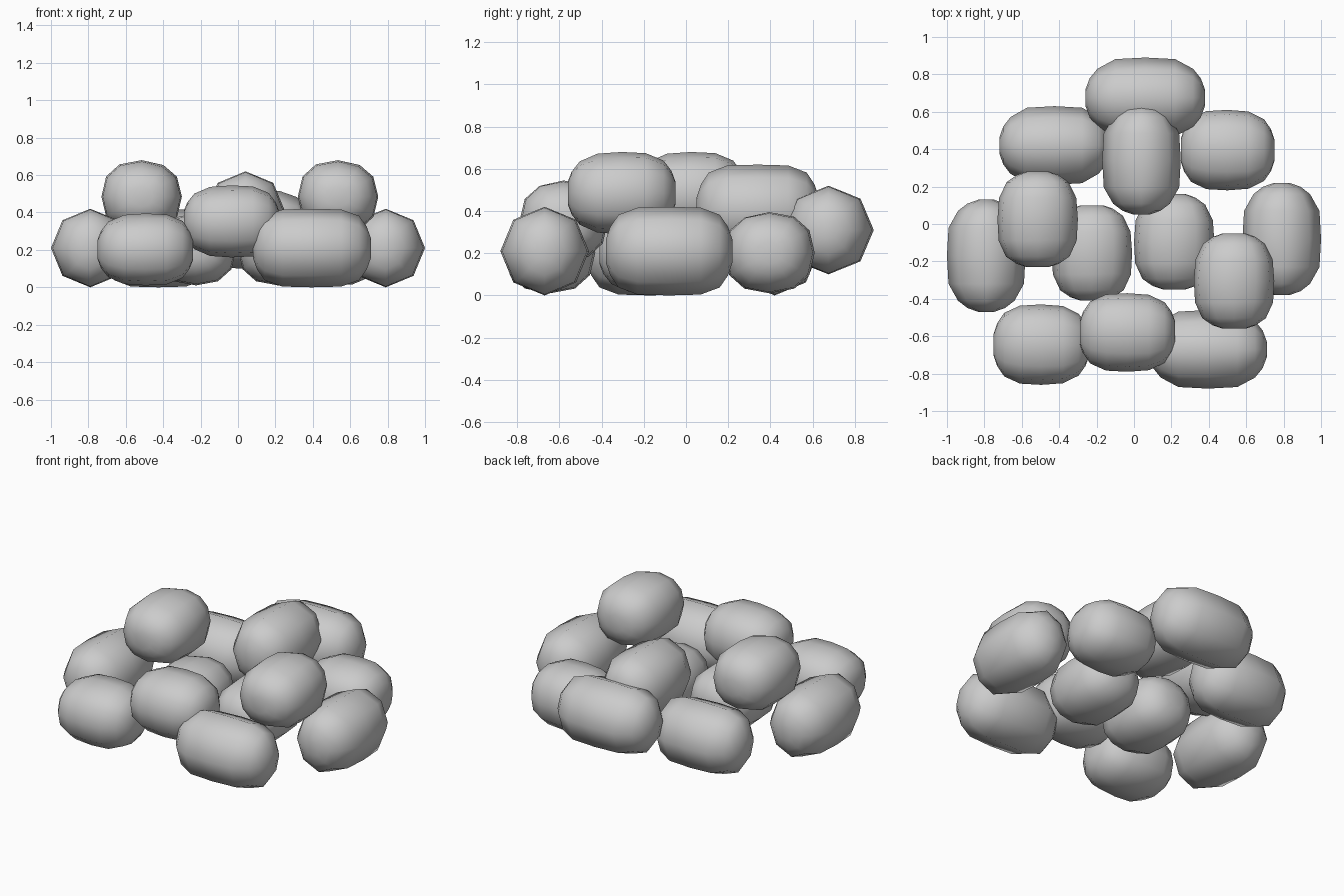
import bpy, bmesh, math
from mathutils import Vector

if "Cube" in bpy.data.objects:
    bpy.data.objects.remove(bpy.data.objects["Cube"])

# Profiles along the long axis: (position, width factor, height factor)
LONG = [(-1, .20, .26), (-.93, .48, .55), (-.80, .72, .82), (-.5, .96, .98), (0, 1, 1),
        (.5, .96, .98), (.80, .72, .82), (.93, .48, .55), (1, .20, .26)]
SHORT = [(-1, .28, .28), (-.93, .53, .52), (-.78, .79, .77), (-.45, .97, .96), (0, 1, 1),
         (.45, .96, .97), (.78, .77, .79), (.93, .52, .53), (1, .28, .28)]


def power(v, e):
    return math.copysign(abs(v) ** e, v)


def stone(name, axis, kind, xr, yr, zr):
    """Rounded stone filling the given x, y, z ranges, long axis along x or y."""
    profile, sides, e = (LONG, 8, 1.0) if kind == 'long' else (SHORT, 12, .86)
    centre = Vector([(r[0] + r[1]) / 2 for r in (xr, yr, zr)])
    half = Vector([(r[1] - r[0]) / 2 for r in (xr, yr, zr)])
    bm = bmesh.new()
    rings = []
    for t, w, h in profile:
        ring = []
        for i in range(sides):
            a = 2 * math.pi * i / sides
            u, v = w * power(math.cos(a), e), h * power(math.sin(a), e)
            p = Vector((t, u, v))
            # shallow dimple on the upper flank of the short stones
            if kind == 'short':
                d = (p - Vector((-.3, -.6, .75))).length
                p *= 1 - .05 * math.exp(-(d / .35) ** 2)
            if axis == 'y':
                p = Vector((-p.y, p.x, p.z))
            ring.append(bm.verts.new([centre[k] + p[k] * half[k] for k in range(3)]))
        rings.append(ring)
    for a, b in zip(rings, rings[1:]):
        for i in range(sides):
            j = (i + 1) % sides
            bm.faces.new((a[i], a[j], b[j], b[i]))
    # rounded end caps
    bm.faces.new(rings[0])
    bm.faces.new(rings[-1])
    bmesh.ops.recalc_face_normals(bm, faces=bm.faces)
    for f in bm.faces:
        f.smooth = True
    me = bpy.data.meshes.new(name)
    bm.to_mesh(me)
    bm.free()
    ob = bpy.data.objects.new(name, me)
    bpy.context.collection.objects.link(ob)


# Ground layer
stone("stone_left", 'y', 'long', (-1, -.58), (-.47, .13), (0, .42))
stone("stone_right", 'y', 'long', (.58, 1), (-.38, .22), (0, .42))
stone("stone_front_right", 'x', 'long', (.08, .71), (-.88, -.46), (0, .42))
stone("stone_back_left", 'x', 'long', (-.72, -.13), (.21, .63), (0, .42))
stone("stone_front_left", 'x', 'short', (-.75, -.24), (-.86, -.43), (.01, .395))
stone("stone_back_right", 'x', 'short', (.25, .75), (.18, .61), (.01, .395))
stone("stone_inner_left", 'y', 'short', (-.44, -.01), (-.41, .10), (.01, .395))
stone("stone_inner_right", 'y', 'short', (0, .43), (-.35, .16), (.01, .395))

# Raised stones
stone("stone_back", 'x', 'long', (-.26, .38), (.46, .89), (.10, .52))
stone("stone_front", 'x', 'short', (-.29, .22), (-.79, -.37), (.16, .545))

# Top layer
stone("stone_top_back", 'y', 'long', (-.17, .25), (.05, .63), (.20, .62))
stone("stone_top_left", 'y', 'short', (-.73, -.30), (-.23, .28), (.29, .68))
stone("stone_top_right", 'y', 'short', (.32, .75), (-.56, -.05), (.29, .68))
